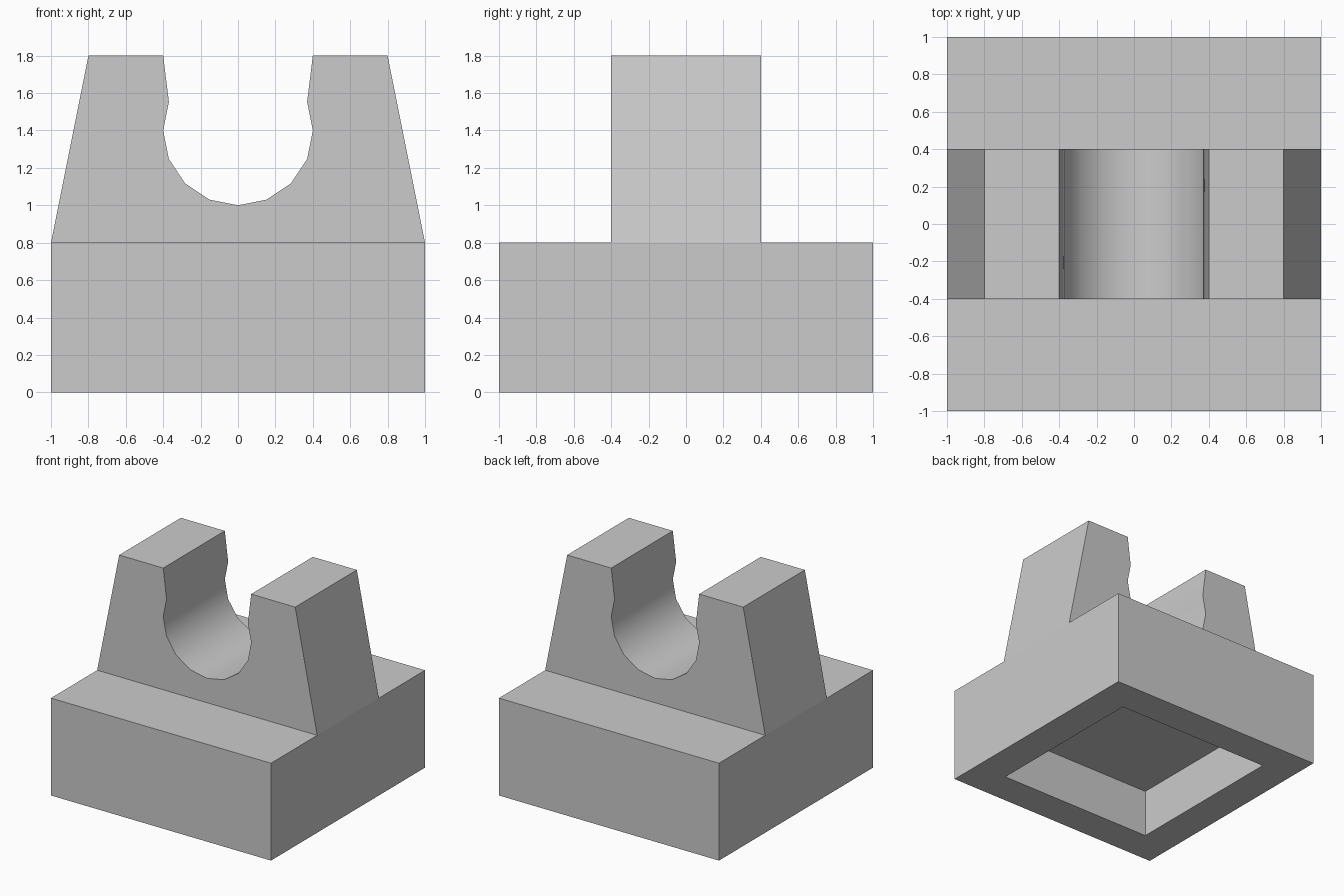
import bpy
import bmesh
from math import cos, sin, radians

cube = bpy.data.objects.get("Cube")
if cube:
    bpy.data.objects.remove(cube, do_unlink=True)

# Single grey material
GREY = (0.6, 0.6, 0.6, 1)
grey = bpy.data.materials.new("light grey")
grey.use_nodes = True
grey.diffuse_color = GREY
grey.node_tree.nodes["Principled BSDF"].inputs["Base Color"].default_value = GREY


def finish(bm, name):
    bmesh.ops.recalc_face_normals(bm, faces=bm.faces)
    mesh = bpy.data.meshes.new(name)
    bm.to_mesh(mesh)
    bm.free()
    mesh.materials.append(grey)
    obj = bpy.data.objects.new(name, mesh)
    bpy.context.collection.objects.link(obj)
    return obj


# Square base with a square pocket sunk into its underside
BASE_H = 0.8
bm = bmesh.new()
bmesh.ops.create_cube(bm, size=2)
for v in bm.verts:
    v.co.z = BASE_H if v.co.z > 0 else 0
underside = min(bm.faces, key=lambda f: f.calc_center_median().z)
bmesh.ops.inset_region(bm, faces=[underside], thickness=0.4)
pocket = bmesh.ops.extrude_discrete_faces(bm, faces=[underside])["faces"][0]
bmesh.ops.translate(bm, vec=(0, 0, 0.4), verts=pocket.verts)
finish(bm, "base")

# Tapered cradle with a round snap-in channel, extruded along y
R, CENTRE_Z, DEPTH = 0.4, 1.4, 0.8
arc = [radians(22.5 * (1 - i)) for i in range(11)]
profile = [(-1, BASE_H), (1, BASE_H), (0.8, 1.8), (0.4, 1.8)]
profile += [(R * cos(a), CENTRE_Z + R * sin(a)) for a in arc]
profile += [(-0.4, 1.8), (-0.8, 1.8)]

bm = bmesh.new()
face = bm.faces.new([bm.verts.new((x, -DEPTH / 2, z)) for x, z in profile])
ext = bmesh.ops.extrude_face_region(bm, geom=[face], use_keep_orig=True)["geom"]
bmesh.ops.translate(bm, vec=(0, DEPTH, 0),
                    verts=[g for g in ext if isinstance(g, bmesh.types.BMVert)])
cradle = finish(bm, "cradle")

# Smooth channel, crisp outer edges
bpy.ops.object.select_all(action="DESELECT")
cradle.select_set(True)
bpy.context.view_layer.objects.active = cradle
bpy.ops.object.shade_smooth_by_angle(angle=radians(30))
